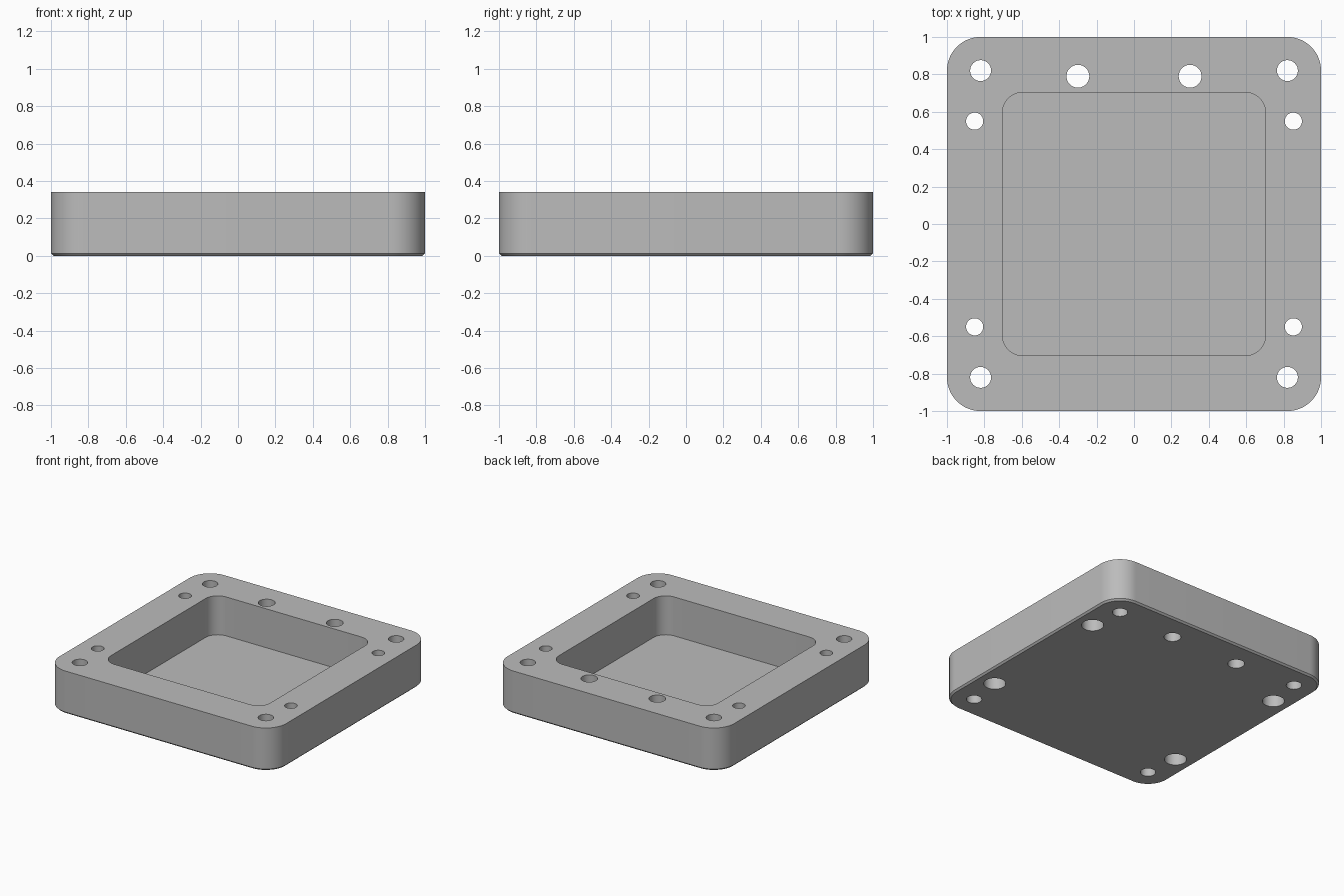
import bpy, bmesh, math

if "Cube" in bpy.data.objects:
    bpy.data.objects.remove(bpy.data.objects["Cube"])

HEIGHT = 0.34
FLOOR = 0.03
CHAMFER = 0.013

grey = bpy.data.materials.new("grey")
grey.diffuse_color = (0.5, 0.5, 0.5, 1)
grey.use_nodes = True
grey.node_tree.nodes["Principled BSDF"].inputs["Base Color"].default_value = grey.diffuse_color


def rounded_square(half, radius, steps=16):
    """Outline of a square with rounded corners, counter-clockwise."""
    points = []
    for k, (sx, sy) in enumerate([(1, 1), (-1, 1), (-1, -1), (1, -1)]):
        for i in range(steps + 1):
            a = math.pi / 2 * (k + i / steps)
            points.append((sx * (half - radius) + radius * math.cos(a),
                           sy * (half - radius) + radius * math.sin(a)))
    return points


def circle(x, y, radius, steps=40):
    return [(x + radius * math.cos(2 * math.pi * i / steps),
             y + radius * math.sin(2 * math.pi * i / steps)) for i in range(steps)]


def loft(name, layers):
    """Solid through outlines with equal point counts; layers are (z, outline)."""
    bm = bmesh.new()
    rings = [[bm.verts.new((x, y, z)) for x, y in outline] for z, outline in layers]
    for low, high in zip(rings, rings[1:]):
        for i in range(len(low)):
            j = (i + 1) % len(low)
            bm.faces.new((low[i], low[j], high[j], high[i]))
    bm.faces.new(list(reversed(rings[0])))
    bm.faces.new(rings[-1])
    mesh = bpy.data.meshes.new(name)
    bm.to_mesh(mesh)
    bm.free()
    obj = bpy.data.objects.new(name, mesh)
    bpy.context.collection.objects.link(obj)
    mesh.materials.append(grey)
    return obj


# Body block with a small chamfer around the bottom edge
body = loft("pocketed_plate", [
    (0, rounded_square(1 - CHAMFER, 0.18 - CHAMFER)),
    (CHAMFER, rounded_square(1, 0.18)),
    (HEIGHT, rounded_square(1, 0.18))])

# Square pocket open at the top
cutters = [loft("pocket_cutter", [(FLOOR, rounded_square(0.703, 0.107)),
                                  (HEIGHT + 0.1, rounded_square(0.703, 0.107))])]

for sx in (-1, 1):
    # Two holes along the back rim
    holes = [(0.3, 0.79, 0.061)]
    # Corner holes and smaller side holes
    for sy in (-1, 1):
        holes += [(0.82, sy * 0.82, 0.056), (0.852, sy * 0.55, 0.046)]
    for x, y, r in holes:
        ring = circle(sx * x, y, r)
        cutters.append(loft("hole_cutter", [(-0.1, ring), (HEIGHT + 0.1, ring)]))

    # Screw-head recesses under the side holes
    for sy in (-1, 1):
        ring = circle(sx * 0.852, sy * 0.55, 0.08)
        cutters.append(loft("recess_cutter", [(-0.1, ring), (0.12, ring)]))

for cutter in cutters:
    cutter.hide_render = True
    cutter.hide_set(True)
    cut = body.modifiers.new("cut", "BOOLEAN")
    cut.operation = "DIFFERENCE"
    cut.solver = "EXACT"
    cut.object = cutter

# Bake the cuts, then smooth the rounded walls
bpy.context.view_layer.objects.active = body
body.select_set(True)
for name in [m.name for m in body.modifiers]:
    bpy.ops.object.modifier_apply(modifier=body.modifiers[0].name)
for cutter in cutters:
    bpy.data.objects.remove(cutter)
bpy.ops.object.shade_smooth_by_angle(angle=math.radians(30))
